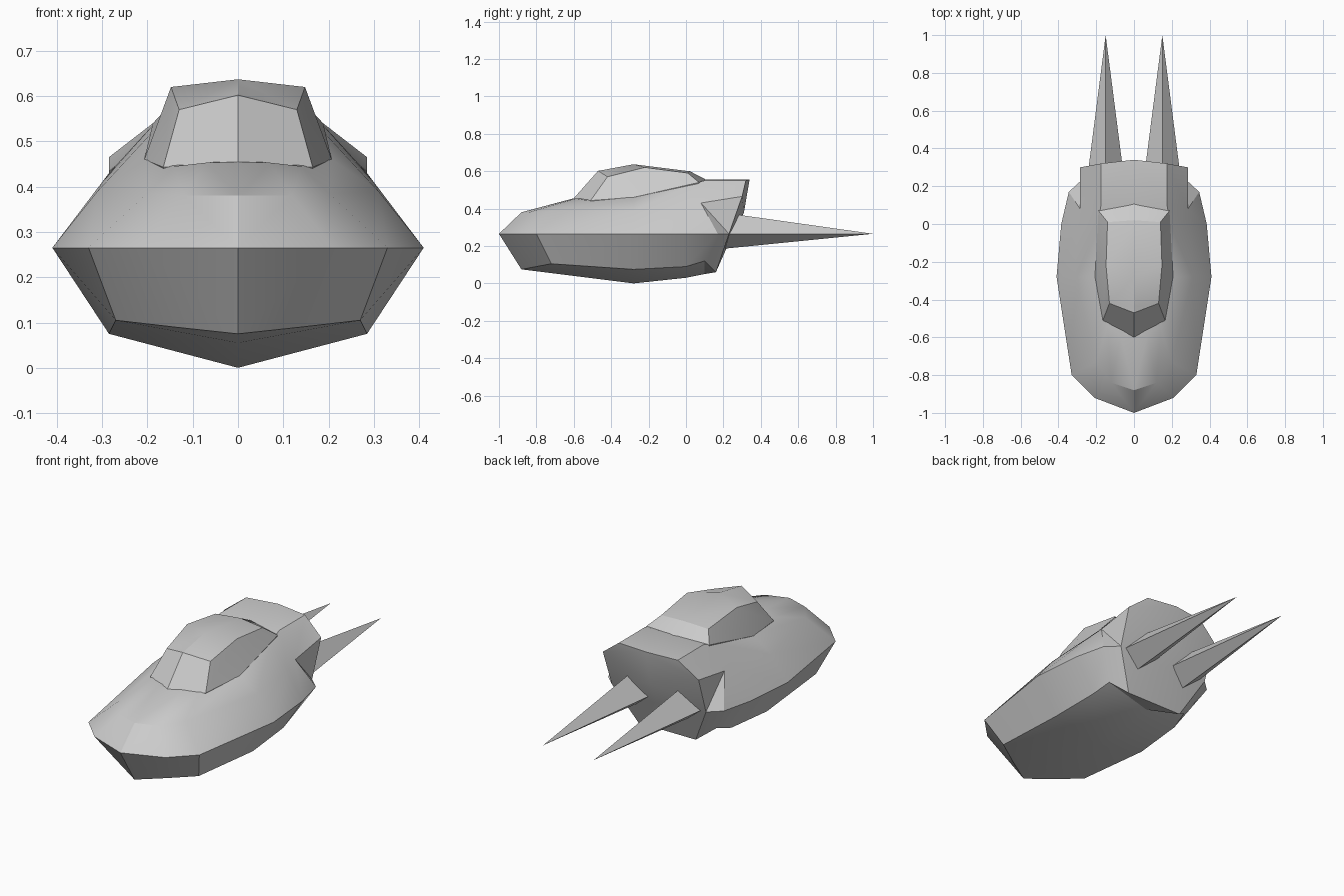
import bpy, bmesh

if "Cube" in bpy.data.objects:
    bpy.data.objects.remove(bpy.data.objects["Cube"])


def finish(bm, name, angle=0.5):
    """Clean, make an object and shade it smooth below the given angle."""
    bmesh.ops.remove_doubles(bm, verts=bm.verts[:], dist=0.002)
    bmesh.ops.dissolve_degenerate(bm, edges=bm.edges[:], dist=0.001)
    bmesh.ops.recalc_face_normals(bm, faces=bm.faces[:])
    me = bpy.data.meshes.new(name)
    bm.to_mesh(me)
    bm.free()
    ob = bpy.data.objects.new(name, me)
    bpy.context.collection.objects.link(ob)
    bpy.ops.object.select_all(action='DESELECT')
    ob.select_set(True)
    bpy.context.view_layer.objects.active = ob
    bpy.ops.object.shade_smooth_by_angle(angle=angle)
    return ob


def skin(bm, lines):
    """Bridge neighbouring lines of points with quads."""
    rows = [[bm.verts.new(p) for p in line] for line in lines]
    for a, b in zip(rows, rows[1:]):
        for i in range(len(a) - 1):
            bm.faces.new((a[i], a[i + 1], b[i + 1], b[i]))


def mirror(bm):
    bmesh.ops.mirror(bm, geom=bm.verts[:] + bm.edges[:] + bm.faces[:],
                     axis='X', merge_dist=0.0005)


# Hull: lengthwise lines from nose to tail, keel up to deck centre
keel = [(0, -.88, .075), (0, -.8, .065), (0, -.72, .055), (0, -.28, 0),
        (0, 0, .03), (0, .1, .05), (0, .16, .06)]
chine = [(0, -.88, .075), (.14, -.8, .09), (.27, -.72, .105), (.285, -.28, .075),
         (.27, 0, .09), (.25, .1, .12), (.17, .16, .06)]
waist = [(0, -1, .265), (.21, -.92, .265), (.33, -.8, .265), (.41, -.28, .265),
         (.385, 0, .265), (.345, .17, .265), (.28, .23, .265)]
shoulder = [(0, -.88, .38), (.12, -.84, .38), (.2, -.73, .385), (.31, -.28, .39),
            (.3, 0, .41), (.285, .08, .43), (.285, .3, .465)]
deck_edge = [(0, -.6, .455), (.07, -.59, .453), (.14, -.54, .445), (.2, -.28, .465),
             (.19, 0, .52), (.175, .1, .55), (.175, .32, .55)]
deck_mid = [(0, -.6, .455), (0, -.57, .455), (0, -.5, .46), (0, -.28, .49),
            (0, 0, .53), (0, .1, .555), (0, .34, .555)]
lines = [keel, chine, waist, shoulder, deck_edge, deck_mid]
bm = bmesh.new()
skin(bm, lines)
# split the recess behind the shoulder into two triangles
bm.verts.ensure_lookup_table()
n = len(keel)
bmesh.ops.connect_verts(bm, verts=[bm.verts[2 * n + 6], bm.verts[3 * n + 5]])
# sloping tail wall
tail = [line[-1] for line in lines[1:5]]
centre = [(0, .16, .06), (0, .24, .24), (0, .31, .38), (0, .34, .555)]
skin(bm, [tail, centre])
mirror(bm)
finish(bm, "hull")

# Canopy: buried skirt, base outline, window top outline and roof line
base = [(0, -.6, .455), (.165, -.51, .443), (.207, -.28, .46), (.188, .07, .54), (0, .11, .553)]
skirt = [(x * .9, y * .95, z - .06) for x, y, z in base]
upper = [(0, -.47, .602), (.13, -.42, .57), (.148, -.22, .62), (.14, .01, .59), (0, .02, .6)]
roof = [(0, -.47, .602), (0, -.44, .607), (0, -.28, .637), (0, 0, .602), (0, .02, .6)]
bm = bmesh.new()
skin(bm, [skirt, base, upper, roof])
mirror(bm)
finish(bm, "canopy", 0.4)

# Tail spikes: long four-sided points
for side, name in ((1, "right_tail_spike"), (-1, "left_tail_spike")):
    bm = bmesh.new()
    ring = [bm.verts.new((side * .15 + dx, .2, .265 + dz))
            for dx, dz in ((.103, 0), (0, .113), (-.103, 0), (0, -.08))]
    tip = bm.verts.new((side * .15, 1, .265))
    bm.faces.new(ring)
    for i in range(4):
        bm.faces.new((ring[i], ring[(i + 1) % 4], tip))
    finish(bm, name, 0.3)
